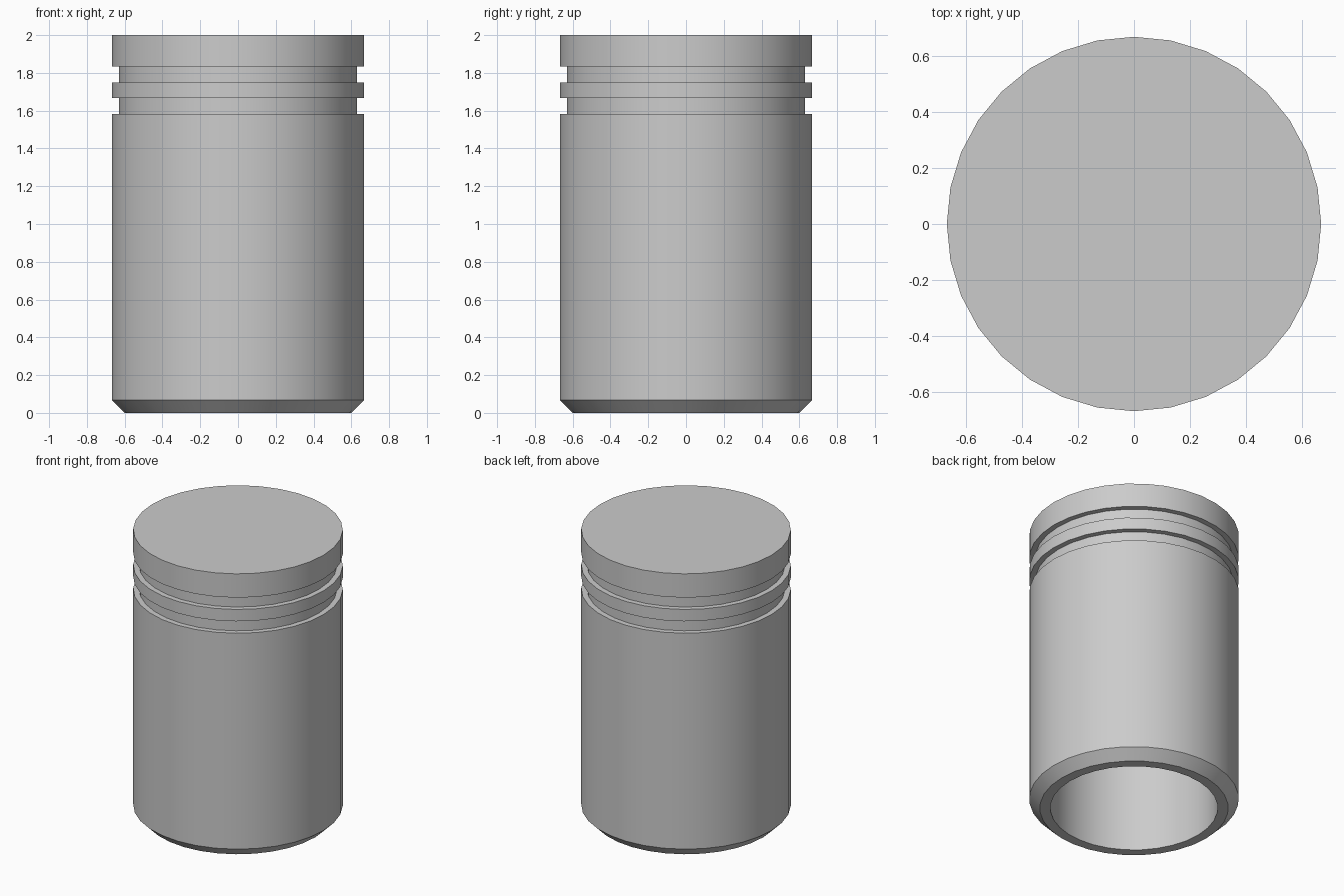
import bpy, bmesh
from math import cos, sin, tau

if "Cube" in bpy.data.objects:
    bpy.data.objects.remove(bpy.data.objects["Cube"])

SIDES = 32
R, GROOVE_R, LIP_R, BORE_R = 0.667, 0.63, 0.6, 0.533


def lathe(name, profile):
    """Revolve an (r, z) profile around z; both ends are capped with flat discs."""
    bm = bmesh.new()
    rings = [[bm.verts.new((r * cos(tau * i / SIDES), r * sin(tau * i / SIDES), z))
              for i in range(SIDES)] for r, z in profile]
    for a, b in zip(rings, rings[1:]):
        for i in range(SIDES):
            j = (i + 1) % SIDES
            bm.faces.new((a[i], a[j], b[j], b[i]))
    bm.faces.new(rings[0])
    bm.faces.new(rings[-1])
    bmesh.ops.recalc_face_normals(bm, faces=bm.faces)
    mesh = bpy.data.meshes.new(name)
    bm.to_mesh(mesh)
    bm.free()
    obj = bpy.data.objects.new(name, mesh)
    bpy.context.collection.objects.link(obj)
    bpy.context.view_layer.objects.active = obj
    obj.select_set(True)
    bpy.ops.object.shade_smooth_by_angle()
    return obj


# Hollow bore, flat bottom lip and chamfer
profile = [(BORE_R, 1.867), (BORE_R, 0), (LIP_R, 0), (R, 0.067)]

# Two ring grooves below the crown
for low, high in ((1.583, 1.667), (1.75, 1.833)):
    profile += [(R, low), (GROOVE_R, low), (GROOVE_R, high), (R, high)]

# Flat crown
profile.append((R, 2))

lathe("piston_body", profile)
